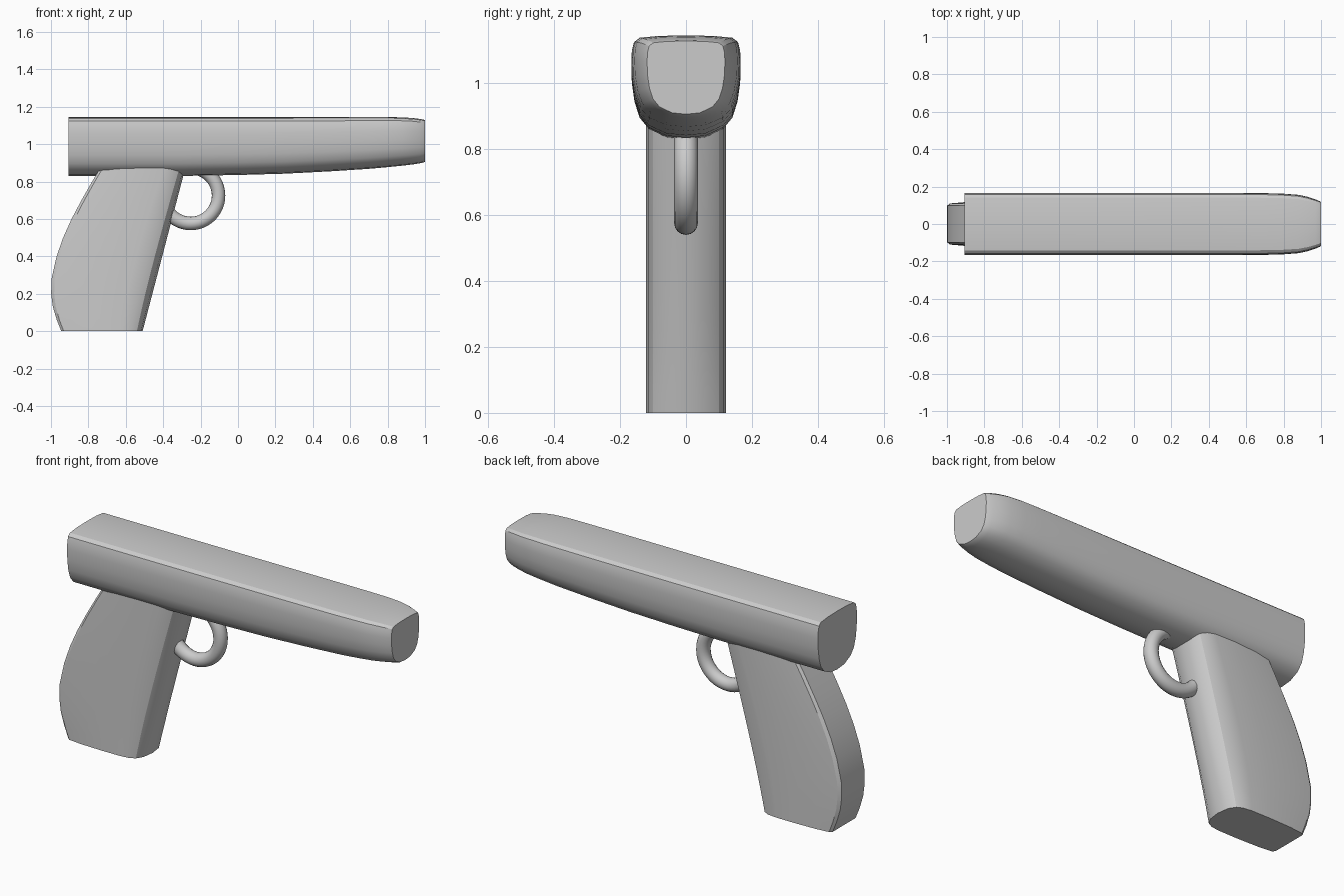
import bpy, bmesh, math

cube = bpy.data.objects.get("Cube")
if cube:
    bpy.data.objects.remove(cube)

grey = bpy.data.materials.new("plain grey")
grey.use_nodes = True
colour = (0.6, 0.6, 0.6, 1)
grey.diffuse_color = colour
grey.node_tree.nodes["Principled BSDF"].inputs["Base Color"].default_value = colour


def finish(obj, angle):
    obj.data.materials.append(grey)
    bpy.ops.object.select_all(action="DESELECT")
    obj.select_set(True)
    bpy.context.view_layer.objects.active = obj
    bpy.ops.object.shade_smooth_by_angle(angle=math.radians(angle))


def loft(name, rings, angle):
    """Skin a closed solid through rings with equal point counts."""
    bm = bmesh.new()
    loops = [[bm.verts.new(p) for p in ring] for ring in rings]
    n = len(loops[0])
    for a, b in zip(loops, loops[1:]):
        for i in range(n):
            j = (i + 1) % n
            bm.faces.new((a[i], a[j], b[j], b[i]))
    bm.faces.new(loops[0])
    bm.faces.new(loops[-1])
    bmesh.ops.recalc_face_normals(bm, faces=bm.faces)
    mesh = bpy.data.meshes.new(name)
    bm.to_mesh(mesh)
    bm.free()
    obj = bpy.data.objects.new(name, mesh)
    bpy.context.collection.objects.link(obj)
    finish(obj, angle)


def mirrored(half):
    """Close a half outline (width, along) whose ends lie on the centre line."""
    return half + [(-w, t) for w, t in half[-2:0:-1]]


# Barrel: slightly domed top, sides curving into a rounded belly
section = mirrored([(0, 1), (.5, .995), (.85, .975), (.95, .93), (.99, .84),
                    (1, .72), (.99, .54), (.94, .36), (.85, .21), (.68, .1),
                    (.36, .02), (0, 0)])
# station: x, half width, belly height, top height
stations = [(-.905, .166, .83, 1.145), (-.3, .166, .83, 1.145), (0, .166, .835, 1.145),
            (.25, .166, .842, 1.145), (.5, .166, .855, 1.145), (.7, .165, .868, 1.145),
            (.8, .162, .877, 1.145), (.88, .156, .885, 1.143), (.93, .145, .891, 1.14),
            (.97, .132, .897, 1.135), (.993, .122, .902, 1.131), (1, .118, .906, 1.128)]
loft("barrel", [[(x, w * hw, low + t * (top - low)) for w, t in section]
                for x, hw, low, top in stations], 30)

# Grip: curved back, straight slanted rounded front
outline = mirrored([(0, 0), (.098, 0), (.11, .03), (.118, .2), (.122, .5),
                    (.121, .75), (.115, .86), (.1, .93), (.065, .98), (0, 1)])
back_curve = [(0, -.945), (.06, -.969), (.13, -.99), (.2, -.999), (.28, -.997),
              (.4, -.97), (.5, -.935), (.6, -.89), (.7, -.837), (.8, -.78),
              (.85, -.75), (.93, -.705)]
loft("grip", [[(back + u * (-.51 + .262 * z - back), w, z) for w, u in outline]
              for z, back in back_curve], 30)

# Trigger guard: ring sunk into the barrel and grip
bpy.ops.mesh.primitive_torus_add(
    location=(-.253, 0, .725), rotation=(math.pi / 2, 0, 0), major_radius=.149,
    minor_radius=.036, major_segments=48, minor_segments=16)
guard = bpy.context.object
guard.name = "trigger_guard"
finish(guard, 60)
